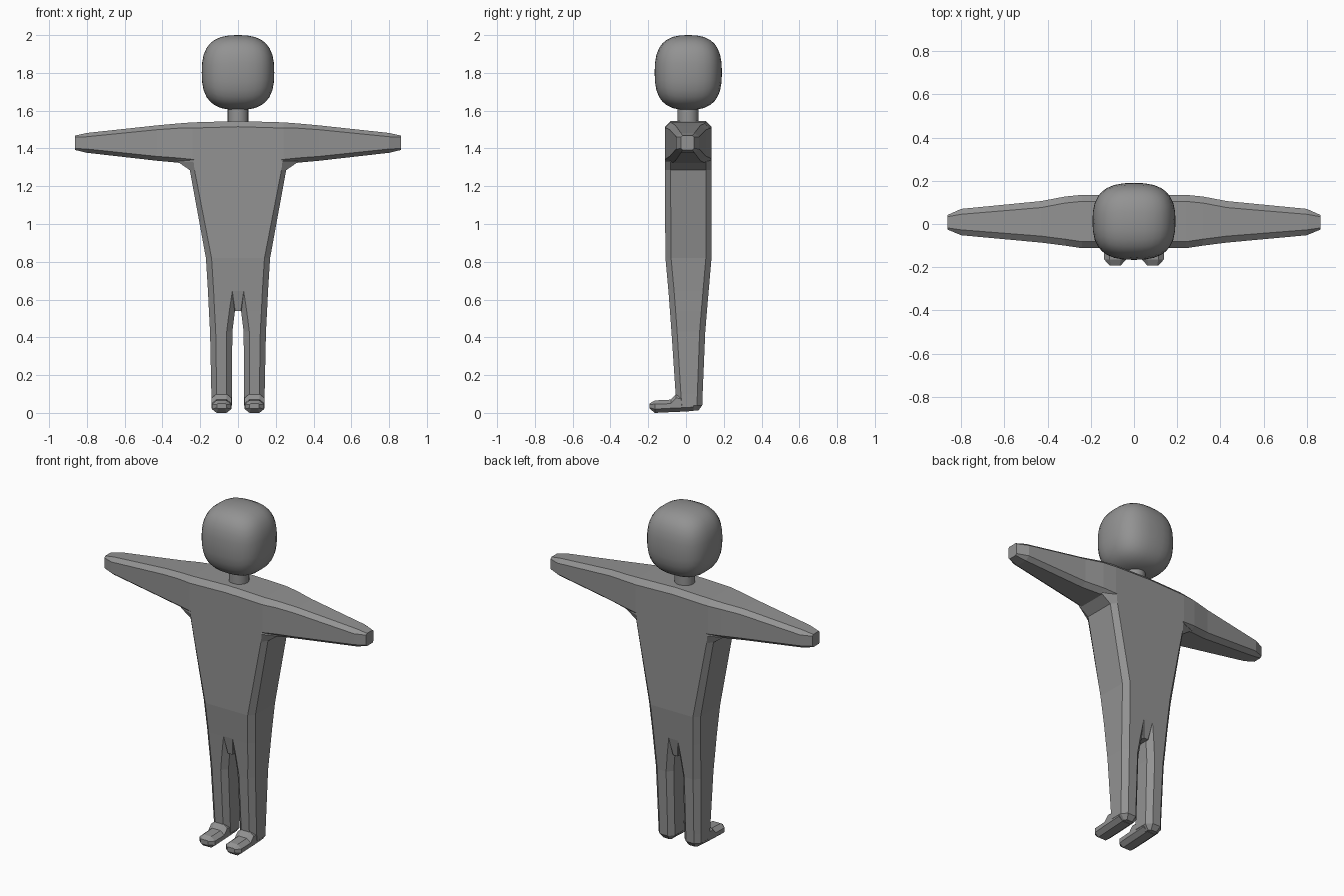
import bpy, bmesh

if "Cube" in bpy.data.objects:
    bpy.data.objects.remove(bpy.data.objects["Cube"])

grey = bpy.data.materials.new("dark_grey")
grey.diffuse_color = (0.29, 0.29, 0.29, 1)
grey.use_nodes = True
grey.node_tree.nodes["Principled BSDF"].inputs["Base Color"].default_value = grey.diffuse_color


def loft(name, axis, sections):
    """Skin chamfered rectangles (t, u0, u1, v0, v1, cu, cv) along an axis."""
    bm = bmesh.new()
    rings = []
    for t, u0, u1, v0, v1, cu, cv in sections:
        ring = [(u0 + cu, v0), (u1 - cu, v0), (u1, v0 + cv), (u1, v1 - cv),
                (u1 - cu, v1), (u0 + cu, v1), (u0, v1 - cv), (u0, v0 + cv)]
        place = {"x": lambda u, v: (t, u, v),
                 "y": lambda u, v: (u, t, v),
                 "z": lambda u, v: (u, v, t)}[axis]
        rings.append([bm.verts.new(place(u, v)) for u, v in ring])
    for a, b in zip(rings, rings[1:]):
        for i in range(8):
            j = (i + 1) % 8
            bm.faces.new((a[i], a[j], b[j], b[i]))
    bm.faces.new(rings[0])
    bm.faces.new(rings[-1])
    bmesh.ops.recalc_face_normals(bm, faces=bm.faces)
    return add_object(name, bm)


def add_object(name, bm):
    mesh = bpy.data.meshes.new(name)
    bm.to_mesh(mesh)
    bm.free()
    mesh.materials.append(grey)
    ob = bpy.data.objects.new(name, mesh)
    bpy.context.collection.objects.link(ob)
    return ob


def join_solid(base, other):
    mod = base.modifiers.new("union", "BOOLEAN")
    mod.operation = "UNION"
    mod.solver = "EXACT"
    mod.object = other
    bpy.context.view_layer.objects.active = base
    bpy.ops.object.modifier_apply(modifier=mod.name)
    bpy.data.objects.remove(other)


# outstretched arms and shoulders, one half mirrored across x = 0
half_arm = [
    (0.00, -0.112, 0.135, 1.295, 1.545, 0.03, 0.03),
    (0.24, -0.112, 0.135, 1.312, 1.538, 0.03, 0.03),
    (0.32, -0.100, 0.127, 1.325, 1.532, 0.03, 0.025),
    (0.43, -0.086, 0.106, 1.335, 1.522, 0.03, 0.023),
    (0.80, -0.052, 0.070, 1.377, 1.482, 0.025, 0.02),
    (0.863, -0.026, 0.042, 1.392, 1.468, 0.008, 0.008),
]
arms = [(-s[0], *s[1:]) for s in half_arm[:0:-1]] + half_arm
body = loft("body", "x", arms)

# torso, flaring into the armpits
torso = loft("torso", "z", [
    (z, -w, w, y0, y1, cu, 0.03) for z, w, y0, y1, cu in [
        (0.645, 0.159, -0.093, 0.120, 0.03),
        (0.82, 0.170, -0.109, 0.135, 0.03),
        (1.285, 0.255, -0.112, 0.135, 0.025),
        (1.33, 0.32, -0.112, 0.135, 0.085),
        (1.40, 0.23, -0.112, 0.135, 0.03),
        (1.44, 0.20, -0.09, 0.11, 0.03)]])
join_solid(body, torso)

# crotch wedge between the legs
crotch = loft("crotch", "z", [
    (0.54, -0.018, 0.018, -0.074, 0.100, 0.003, 0.003),
    (0.645, -0.031, 0.031, -0.093, 0.120, 0.001, 0.001),
    (0.72, -0.03, 0.03, -0.085, 0.11, 0.003, 0.003)])
join_solid(body, crotch)

# legs and feet
for side in (-1, 1):
    def span(a, b):
        return (a, b) if side > 0 else (-b, -a)

    leg = loft("leg", "z", [
        (z, *span(a, b), y0, y1, c, c) for z, a, b, y0, y1, c in [
            (0.012, 0.055, 0.115, -0.035, 0.065, 0.012),
            (0.04, 0.032, 0.141, -0.05, 0.086, 0.028),
            (0.10, 0.032, 0.141, -0.055, 0.088, 0.028),
            (0.43, 0.030, 0.148, -0.077, 0.102, 0.03),
            (0.54, 0.016, 0.154, -0.085, 0.111, 0.03),
            (0.645, 0.0, 0.159, -0.093, 0.120, 0.03),
            (0.70, 0.0, 0.155, -0.09, 0.115, 0.03)]])
    foot = loft("foot", "y", [
        (y, *span(a, b), z0, z1, c, c * 0.8) for y, a, b, z0, z1, c in [
            (-0.192, 0.062, 0.112, 0.022, 0.050, 0.006),
            (-0.165, 0.036, 0.138, 0.000, 0.066, 0.025),
            (-0.080, 0.034, 0.140, 0.004, 0.070, 0.026),
            (-0.052, 0.034, 0.140, 0.005, 0.100, 0.026),
            (0.040, 0.034, 0.140, 0.010, 0.085, 0.026)]])
    join_solid(leg, foot)
    join_solid(body, leg)

# neck
bpy.ops.mesh.primitive_cylinder_add(vertices=16, radius=0.056, depth=0.16,
                                    location=(0, 0.01, 1.58))
neck = bpy.context.object
neck.name = "neck"
neck.data.materials.append(grey)
bpy.ops.object.shade_smooth_by_angle()

# head: gridded cube pushed out to a soft rounded box
bm = bmesh.new()
bmesh.ops.create_cube(bm, size=2)
bmesh.ops.subdivide_edges(bm, edges=bm.edges[:], cuts=7, use_grid_fill=True)
for v in bm.verts:
    p = 2.7
    r = sum(abs(c) ** p for c in v.co) ** (1 / p)
    v.co = v.co / r
    v.co = (v.co.x * 0.192, v.co.y * 0.178 + 0.012, v.co.z * 0.198 + 1.802)
for f in bm.faces:
    f.smooth = True
add_object("head", bm)
